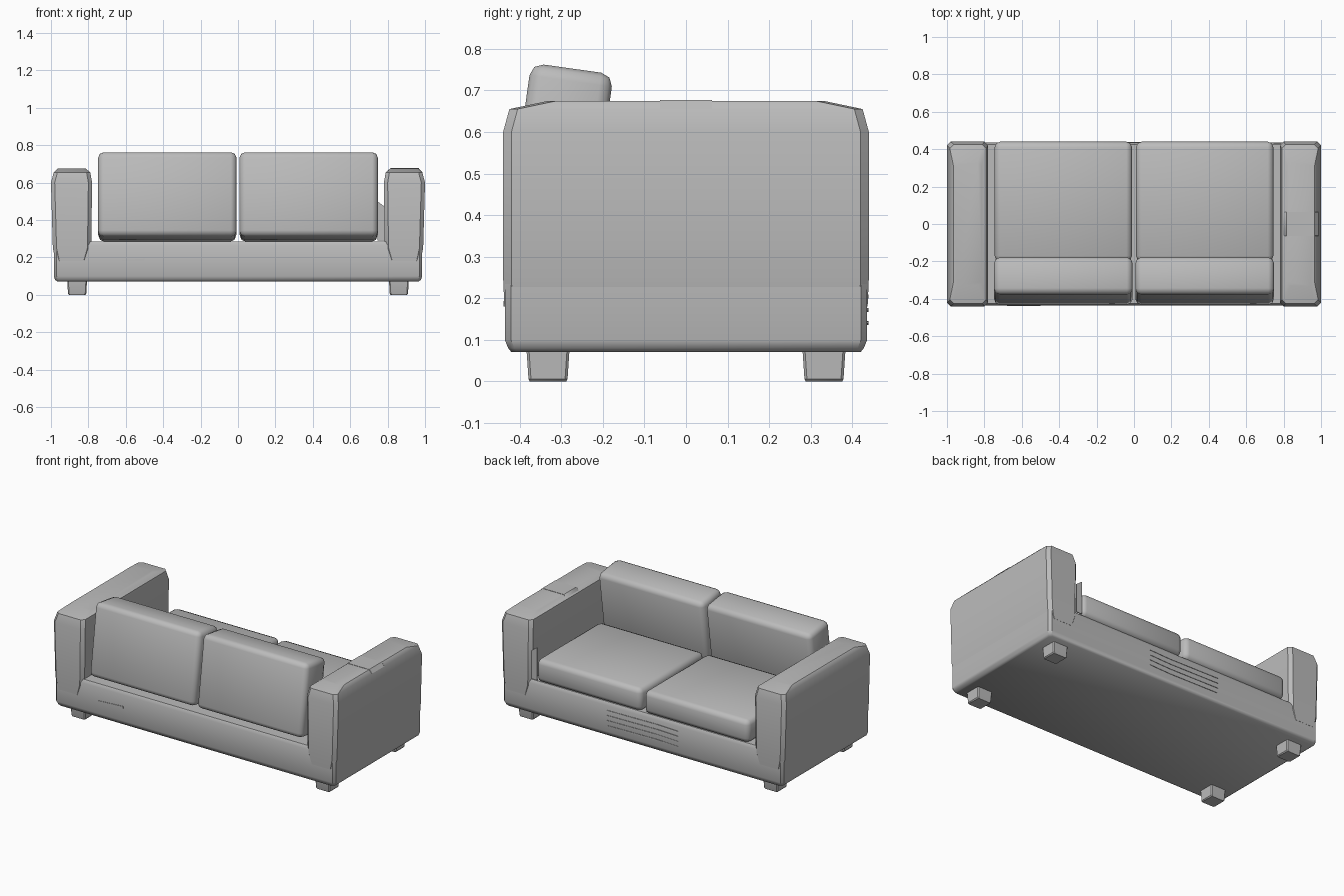
import bpy
import bmesh
import math
from mathutils import Matrix, Vector

if "Cube" in bpy.data.objects:
    bpy.data.objects.remove(bpy.data.objects["Cube"], do_unlink=True)

# One plain grey fabric for the whole sofa
GREY = (0.5, 0.5, 0.5, 1.0)
fabric = bpy.data.materials.new("grey_fabric")
fabric.use_nodes = True
fabric.diffuse_color = GREY
fabric.node_tree.nodes["Principled BSDF"].inputs["Base Color"].default_value = GREY


def finish(name, bm, angle=35):
    """Turn a bmesh into a smooth-shaded object with the fabric material."""
    bmesh.ops.recalc_face_normals(bm, faces=bm.faces)
    mesh = bpy.data.meshes.new(name)
    bm.to_mesh(mesh)
    bm.free()
    mesh.materials.append(fabric)
    obj = bpy.data.objects.new(name, mesh)
    bpy.context.collection.objects.link(obj)
    bpy.ops.object.select_all(action="DESELECT")
    obj.select_set(True)
    bpy.context.view_layer.objects.active = obj
    bpy.ops.object.shade_smooth_by_angle(angle=math.radians(angle))
    return obj


def loft(name, centre, rings, chamfer):
    """Stack chamfered rectangles; each ring is (z, x0, x1, half depth)."""
    cx, cy, side = centre
    bm = bmesh.new()
    loops = []
    for z, x0, x1, d in rings:
        c = chamfer
        outline = [(x0 + c, -d), (x1 - c, -d), (x1, c - d), (x1, d - c),
                   (x1 - c, d), (x0 + c, d), (x0, d - c), (x0, c - d)]
        loops.append([bm.verts.new((cx + side * x, cy + y, z)) for x, y in outline])
    for low, high in zip(loops, loops[1:]):
        for i in range(8):
            j = (i + 1) % 8
            bm.faces.new((low[i], low[j], high[j], high[i]))
    bm.faces.new(loops[0])
    bm.faces.new(loops[-1])
    return finish(name, bm)


def cushion(name, centre, size, tilt=0, round_edge=0.03):
    """Rounded block with gently puffed faces."""
    bm = bmesh.new()
    bmesh.ops.create_cube(bm, size=1, matrix=Matrix.Diagonal((*size, 1)))
    bmesh.ops.bevel(bm, geom=bm.edges[:], offset=round_edge, segments=2,
                    profile=0.5, affect="EDGES")
    bmesh.ops.transform(bm, verts=bm.verts, matrix=Matrix.Translation(Vector(centre))
                        @ Matrix.Rotation(math.radians(tilt), 4, "X"))
    return finish(name, bm, 50)


def plate(name, points, y, thickness=0.005):
    """Thin upright plate with its outline in x and z."""
    bm = bmesh.new()
    face = bm.faces.new([bm.verts.new((x, y, z)) for x, z in points])
    new = bmesh.ops.extrude_face_region(bm, geom=[face])["geom"]
    verts = [v for v in new if isinstance(v, bmesh.types.BMVert)]
    bmesh.ops.translate(bm, verts=verts, vec=(0, thickness, 0))
    return finish(name, bm)


# Base frame
loft("base", (0, 0, 1), [
    (0.07, -0.965, 0.965, 0.42), (0.08, -0.978, 0.978, 0.428),
    (0.10, -0.985, 0.985, 0.436), (0.265, -0.985, 0.985, 0.436),
    (0.285, -0.97, 0.97, 0.425)], 0.015)

arm_rings = [(0.18, 0.805, 0.975, 0.437), (0.25, 0.785, 0.99, 0.44),
             (0.60, 0.78, 1.0, 0.44), (0.655, 0.79, 0.985, 0.425),
             (0.675, 0.815, 0.965, 0.33)]

for label, side in (("left", 1), ("right", -1)):
    # Arms with softened tops
    loft(label + "_arm", (0, 0, side), arm_rings, 0.02)

    # Seat and back cushions
    cushion(label + "_seat_cushion", (side * 0.378, 0.12, 0.357), (0.735, 0.64, 0.145))
    cushion(label + "_back_cushion", (side * 0.378, -0.305, 0.527), (0.74, 0.2, 0.455), -8)

    # Short tapered feet
    for end, y in (("front", -0.332), ("back", 0.332)):
        loft(label + "_" + end + "_foot", (side * 0.86, y, side), [
            (0, -0.044, 0.044, 0.044), (0.006, -0.049, 0.049, 0.047),
            (0.08, -0.053, 0.053, 0.052)], 0.006)

# Band over the left armrest
loft("armrest_band", (0, 0, 1), [
    (0.655, 0.791, 0.986, 0.063), (0.677, 0.815, 0.966, 0.063)], 0.001)

# Slivers of trim along the seat side of the base
for i in range(4):
    z = 0.14 + i * 0.032
    plate("base_slat_%d" % (i + 1),
          [(-0.25, z), (0.1, z - 0.005), (0.25, z), (-0.1, z + 0.005)], 0.434)

# Small seam on the opposite side of the base
plate("base_seam", [(-0.68, 0.183), (-0.5, 0.18), (-0.5, 0.193)], -0.439)

# Loose fabric flap beside the left arm
plate("fabric_flap", [(0.745, 0.29), (0.785, 0.29), (0.785, 0.47), (0.745, 0.5)], 0.425)
